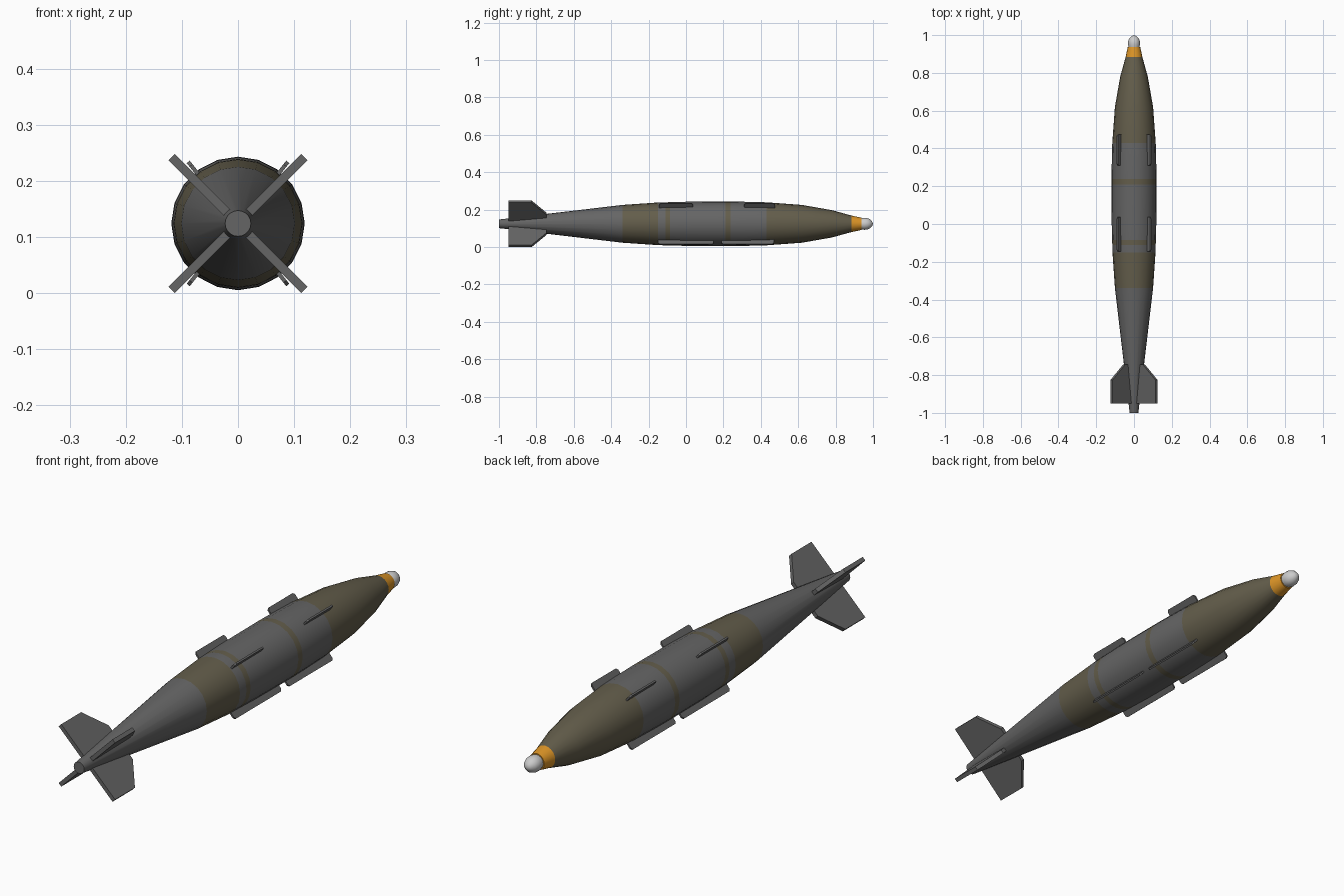
import bpy, bmesh, math
from mathutils import Vector

if "Cube" in bpy.data.objects:
    bpy.data.objects.remove(bpy.data.objects["Cube"])

SIDES = 20
CZ = 0.124  # height of the long axis


def material(name, rgb):
    m = bpy.data.materials.new(name)
    m.diffuse_color = (*rgb, 1)
    m.use_nodes = True
    m.node_tree.nodes["Principled BSDF"].inputs["Base Color"].default_value = m.diffuse_color
    return m


GREY = material("dark_grey", (0.13, 0.13, 0.13))
OLIVE = material("olive", (0.125, 0.11, 0.07))
AMBER = material("amber", (0.72, 0.30, 0.02))
PALE = material("pale_grey", (0.55, 0.55, 0.55))


def finish(name, bm, mats):
    bmesh.ops.remove_doubles(bm, verts=bm.verts, dist=1e-5)
    bmesh.ops.recalc_face_normals(bm, faces=bm.faces)
    mesh = bpy.data.meshes.new(name)
    bm.to_mesh(mesh)
    bm.free()
    for m in mats:
        mesh.materials.append(m)
    ob = bpy.data.objects.new(name, mesh)
    bpy.context.collection.objects.link(ob)
    bpy.ops.object.select_all(action='DESELECT')
    ob.select_set(True)
    bpy.context.view_layer.objects.active = ob
    bpy.ops.object.shade_smooth_by_angle(angle=math.radians(30))
    return ob


def lathe(name, profile, mats, band_mats=None):
    """Spin (y, radius) points round the long axis; one material slot per band."""
    bm = bmesh.new()
    rings = []
    for y, r in profile:
        rings.append([bm.verts.new((r * math.cos(a), y, CZ + r * math.sin(a)))
                      for a in (2 * math.pi * i / SIDES for i in range(SIDES))])
    for k, (a, b) in enumerate(zip(rings, rings[1:])):
        for i in range(SIDES):
            j = (i + 1) % SIDES
            f = bm.faces.new((a[i], a[j], b[j], b[i]))
            f.material_index = band_mats[k] if band_mats else 0
    return finish(name, bm, mats)


def blade(name, outline, thick, angle):
    """Extrude a (y, radial distance) outline into a plate standing at an angle."""
    bm = bmesh.new()
    out = Vector((math.cos(angle), 0, math.sin(angle)))
    side = Vector((-math.sin(angle), 0, math.cos(angle))) * thick / 2
    base = Vector((0, 0, CZ))
    verts = [bm.verts.new(base + out * r + Vector((0, y, 0)) - side) for y, r in outline]
    face = bm.faces.new(verts)
    ext = bmesh.ops.extrude_face_region(bm, geom=[face])
    moved = [g for g in ext["geom"] if isinstance(g, bmesh.types.BMVert)]
    bmesh.ops.translate(bm, verts=moved, vec=side * 2)
    return finish(name, bm, [GREY])


# tail cone
lathe("tail_cone", [(-1, 0), (-1, 0.023), (-0.34, 0.101)], [GREY])

# main casing with painted bands (0 = grey, 1 = olive)
lathe("main_casing",
      [(-0.34, 0.101), (-0.15, 0.114), (-0.11, 0.115), (-0.085, 0.1155),
       (0.0, 0.118), (0.21, 0.119), (0.237, 0.119), (0.31, 0.118), (0.43, 0.115),
       (0.62, 0.101), (0.78, 0.073), (0.885, 0.044)],
      [GREY, OLIVE], [1, 0, 1, 0, 0, 1, 0, 0, 1, 1, 1])

# coloured collar and rounded nose tip
lathe("nose_collar", [(0.885, 0.044), (0.938, 0.033), (0.938, 0.029)], [AMBER])
lathe("nose_tip", [(0.938, 0.029), (0.952, 0.032), (0.968, 0.031), (0.983, 0.025),
                   (0.995, 0.013), (1, 0)], [PALE])

# four tail fins in an X
fin = [(-0.95, 0.012), (-0.95, 0.1675), (-0.825, 0.1675), (-0.745, 0.075), (-0.745, 0.03)]
for i in range(4):
    blade(f"tail_fin_{i + 1}", fin, 0.016, math.radians(45 + 90 * i))


# narrow strakes along the casing: short above, long below
def strake(y0, y1):
    c = 0.008
    return [(y0, 0.1), (y0, 0.141 - c), (y0 + c, 0.141),
            (y1 - c, 0.141), (y1, 0.141 - c), (y1, 0.1)]


for label, sign, spans in (("upper", 1, ((-0.145, 0.038), (0.31, 0.475))),
                           ("lower", -1, ((-0.15, 0.148), (0.19, 0.47)))):
    for pos, (y0, y1) in zip(("rear", "nose_end"), spans):
        for hand, deg in (("right", 51), ("left", 129)):
            blade(f"{label}_{pos}_strake_{hand}", strake(y0, y1), 0.007,
                  math.radians(sign * deg))
